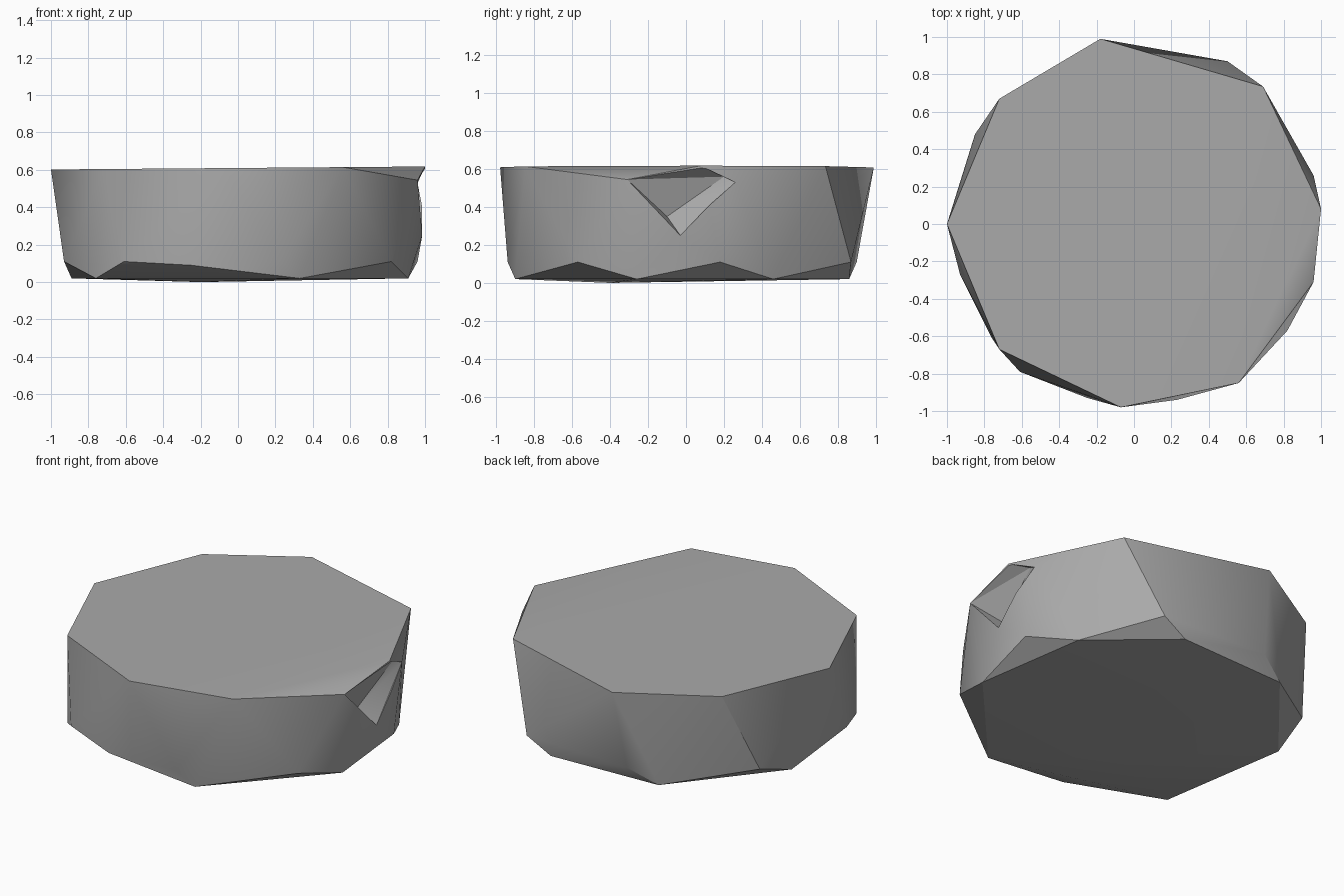
import bpy, bmesh, math

cube = bpy.data.objects.get("Cube")
if cube:
    bpy.data.objects.remove(cube)


def hull_object(name, points, material=None):
    """Object made from the convex hull of some points."""
    bm = bmesh.new()
    for p in points:
        bm.verts.new(p)
    result = bmesh.ops.convex_hull(bm, input=bm.verts[:])
    loose = {v for v in result["geom_interior"] + result["geom_unused"]
             if isinstance(v, bmesh.types.BMVert) and not v.link_faces}
    bmesh.ops.delete(bm, geom=list(loose), context="VERTS")
    bmesh.ops.recalc_face_normals(bm, faces=bm.faces[:])
    mesh = bpy.data.meshes.new(name)
    bm.to_mesh(mesh)
    bm.free()
    obj = bpy.data.objects.new(name, mesh)
    bpy.context.collection.objects.link(obj)
    if material:
        mesh.materials.append(material)
    return obj


stone = bpy.data.materials.new("stone_grey")
stone.use_nodes = True
grey = (0.4, 0.4, 0.4, 1)
stone.diffuse_color = grey
stone.node_tree.nodes["Principled BSDF"].inputs["Base Color"].default_value = grey

# Outlines of the slab: rim, lower edge and underside
rim = [(-1, 0), (-.72, .67), (-.18, .99), (.69, .735),
       (1, .08), (.56, -.85), (-.07, -.98), (-.72, -.67)]
lower_edge = [(-.93, -.27), (-.85, .48), (-.22, .9), (.5, .87),
              (.96, .18), (.82, -.57), (.23, -.94), (-.61, -.79)]
underside = [(-.89, .22), (-.39, .83), (.34, .86), (.8, .46),
             (.91, -.26), (.33, -.9), (-.76, -.61)]

# Corners of the chip on one side
chip_front = (.96, -.31, .545)
chip_bottom = (.985, -.03, .25)
chip_back = (.96, .26, .53)
chip_inner = (.89, -.1, .35)
chip_roof = (.94, .2, .56)

points = [(x, y, .61 + .008 * x) for x, y in rim]
points += [(x, y, .11) for x, y in lower_edge]
points += [(x, y, .02) for x, y in underside]
points += [(-.25, -.93, .09), (-.2, -.4, 0), chip_front, chip_bottom, chip_back]
slab = hull_object("stone_slab", points, stone)

# Cut the chip out of the side
cutter = hull_object("chip_cutter", [chip_front, chip_bottom, chip_back, chip_inner,
                                     chip_roof, (1.01, .08, .615), (1.15, 0, .45)])
cutter.hide_render = True
cutter.hide_viewport = True
chip = slab.modifiers.new("chip", "BOOLEAN")
chip.operation = "DIFFERENCE"
chip.solver = "EXACT"
chip.object = cutter
bpy.context.view_layer.objects.active = slab
slab.select_set(True)
bpy.ops.object.modifier_apply(modifier=chip.name)
bpy.data.objects.remove(cutter)

bpy.ops.object.shade_smooth_by_angle(angle=math.radians(30))
